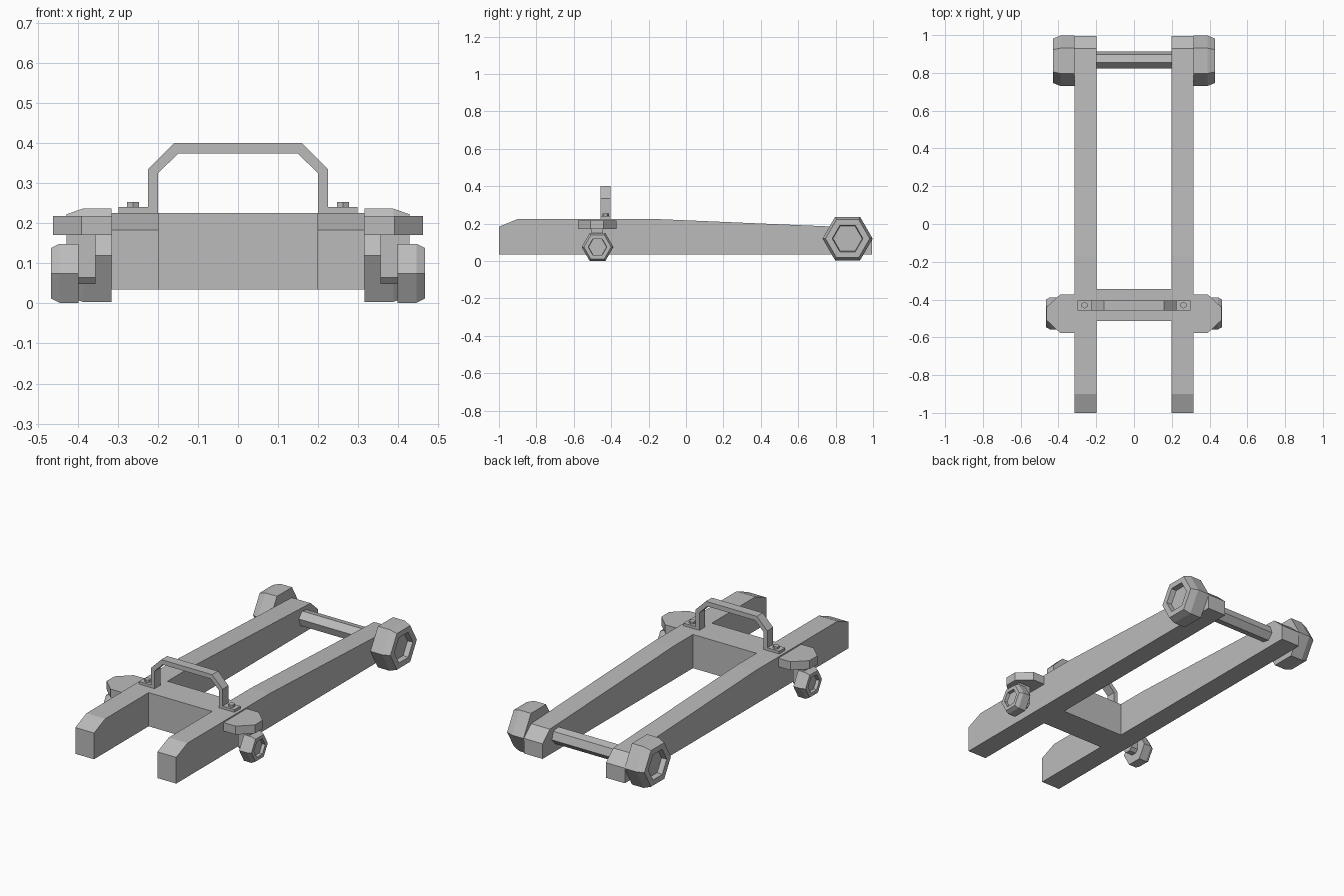
import bpy, bmesh
from math import cos, sin, radians

cube = bpy.data.objects.get("Cube")
if cube:
    bpy.data.objects.remove(cube, do_unlink=True)

grey = bpy.data.materials.new("plain grey")
grey.use_nodes = True
colour = (0.5, 0.5, 0.5, 1)
grey.diffuse_color = colour
grey.node_tree.nodes["Principled BSDF"].inputs["Base Color"].default_value = colour


def finish(name, bm):
    bmesh.ops.recalc_face_normals(bm, faces=bm.faces)
    mesh = bpy.data.meshes.new(name)
    bm.to_mesh(mesh)
    bm.free()
    mesh.materials.append(grey)
    obj = bpy.data.objects.new(name, mesh)
    bpy.context.collection.objects.link(obj)
    return obj


def loft(name, rings):
    """Skin a list of point rings and cap both ends."""
    bm = bmesh.new()
    loops = [[bm.verts.new(p) for p in ring] for ring in rings]
    n = len(loops[0])
    for a, b in zip(loops, loops[1:]):
        for i in range(n):
            j = (i + 1) % n
            bm.faces.new((a[i], a[j], b[j], b[i]))
    bm.faces.new(loops[0])
    bm.faces.new(loops[-1])
    return finish(name, bm)


def extrude_x(name, profile, x0, x1):
    return loft(name, [[(x, y, z) for y, z in profile] for x in (x0, x1)])


def extrude_y(name, profile, y0, y1):
    return loft(name, [[(x, y, z) for x, z in profile] for y in (y0, y1)])


def extrude_z(name, profile, z0, z1):
    return loft(name, [[(x, y, z) for x, y in profile] for z in (z0, z1)])


def box(name, x0, x1, y0, y1, z0, z1):
    return extrude_z(name, [(x0, y0), (x1, y0), (x1, y1), (x0, y1)], z0, z1)


def hexagon(u, v, radius, turn=0):
    return [(u + radius * cos(radians(60 * i + turn)),
             v + radius * sin(radians(60 * i + turn))) for i in range(6)]


def wheel(name, y, z, steps):
    """Six-sided turned form; steps are (x, radius) from inside to hub floor."""
    return loft(name, [[(x, p, q) for p, q in hexagon(y, z, r)] for x, r in steps])


def mirrored(obj):
    """Copy a left-hand part to the right side."""
    bm = bmesh.new()
    bm.from_mesh(obj.data)
    for v in bm.verts:
        v.co.x = -v.co.x
    finish("right_" + obj.name, bm)
    obj.name = "left_" + obj.name


# Long side rails with sloped ends
rail = [(-1, 0.035), (-1, 0.183), (-0.9, 0.225), (-0.17, 0.225),
        (0.93, 0.178), (0.995, 0.12), (0.995, 0.035)]
mirrored(extrude_x("rail", rail, 0.198, 0.315))

# Cross block joining the rails
box("cross_block", -0.198, 0.198, -0.513, -0.345, 0.035, 0.225)

# Rear axle and dished rear wheels
extrude_x("rear_axle", hexagon(0.868, 0.12, 0.045, -12), -0.32, 0.32)
mirrored(wheel("rear_wheel", 0.864, 0.12, [
    (0.315, 0.134), (0.388, 0.134), (0.428, 0.118), (0.428, 0.082), (0.398, 0.078)]))

# Caster plates, stems, arms and small wheels
plate = [(0.315, -0.372), (0.39, -0.372), (0.462, -0.44),
         (0.462, -0.51), (0.39, -0.578), (0.315, -0.578)]
mirrored(extrude_z("caster_plate", plate, 0.17, 0.218))
mirrored(box("caster_stem", 0.355, 0.428, -0.506, -0.444, 0.14, 0.17))
arm = [(-0.506, 0.15), (-0.506, 0.065), (-0.49, 0.048),
       (-0.46, 0.048), (-0.444, 0.065), (-0.444, 0.15)]
mirrored(extrude_x("caster_arm", arm, 0.355, 0.4))
mirrored(wheel("front_wheel", -0.473, 0.075, [
    (0.398, 0.085), (0.445, 0.085), (0.466, 0.073), (0.466, 0.05), (0.448, 0.048)]))

# Bent handle with flat feet
half = [(0.2, 0.225), (0.298, 0.225), (0.298, 0.24), (0.224, 0.24),
        (0.224, 0.335), (0.159, 0.4)]
inner = [(0.149, 0.374), (0.2, 0.324)]
flip = lambda points: [(-x, z) for x, z in reversed(points)]
extrude_y("handle", half + flip(half) + flip(inner) + inner, -0.457, -0.404)

# Foot bolts
mirrored(extrude_z("bolt", hexagon(0.262, -0.43, 0.017, 30), 0.238, 0.253))
